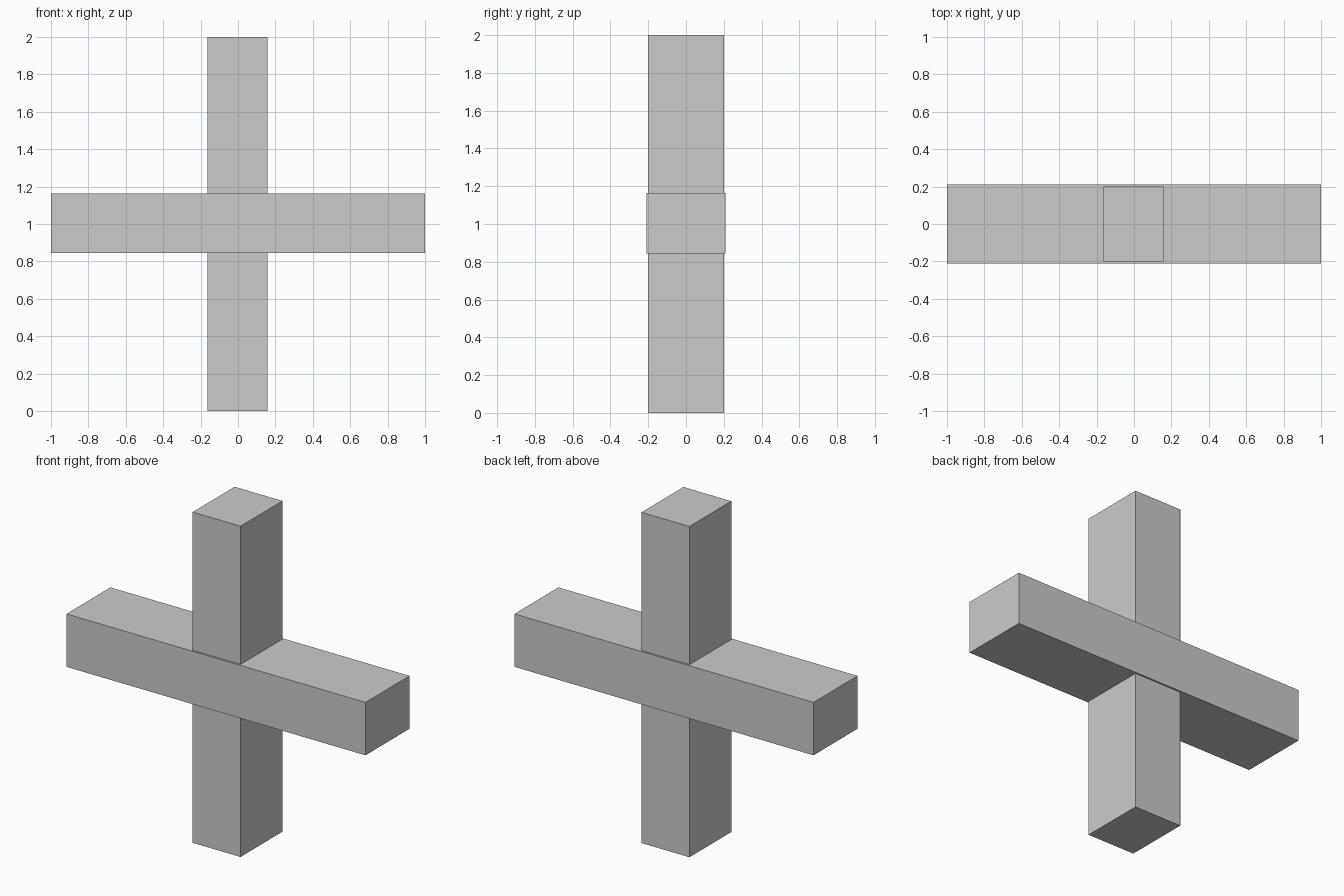
import bpy

if "Cube" in bpy.data.objects:
    bpy.data.objects.remove(bpy.data.objects["Cube"])


def box(name, size, centre):
    bpy.ops.mesh.primitive_cube_add(size=1, location=centre)
    obj = bpy.context.object
    obj.name = name
    obj.scale = size
    bpy.ops.object.transform_apply(location=False, rotation=False, scale=True)
    return obj


# Upright post
box("upright_post", (0.32, 0.40, 2.0), (-0.003, 0, 1.0))

# Crossbar, slightly deeper than the post
box("crossbar", (2.0, 0.42, 0.32), (0, 0, 1.004))
